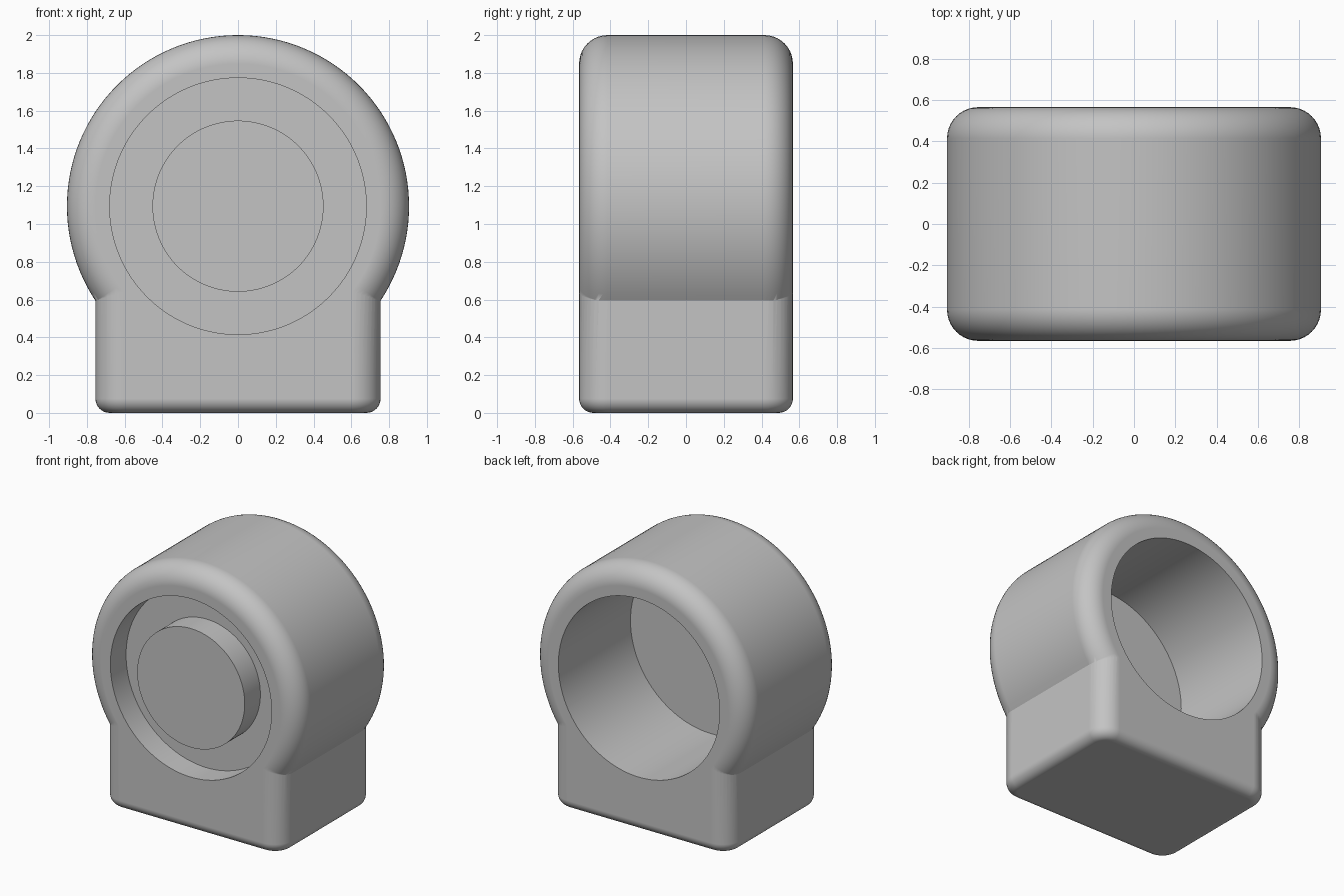
import bpy, bmesh, math
from mathutils import Matrix, Vector

cube = bpy.data.objects.get("Cube")
if cube:
    bpy.data.objects.remove(cube, do_unlink=True)

U = 2 / 26.5                 # design unit
HALF_D = 7.5 * U             # half depth front to back
CZ = 14.5 * U                # height of the round axis
R_OUT, R_BORE, R_PIN = 12 * U, 9 * U, 6 * U
RECESS, WALL = 2.5 * U, 1 * U

grey = bpy.data.materials.new("plain grey")
grey.use_nodes = True
grey.diffuse_color = (0.55, 0.55, 0.55, 1)
grey.node_tree.nodes["Principled BSDF"].inputs["Base Color"].default_value = (0.55, 0.55, 0.55, 1)


def finish(name, bm):
    bmesh.ops.recalc_face_normals(bm, faces=bm.faces)
    mesh = bpy.data.meshes.new(name)
    bm.to_mesh(mesh)
    bm.free()
    mesh.materials.append(grey)
    ob = bpy.data.objects.new(name, mesh)
    bpy.context.collection.objects.link(ob)
    return ob


def round_edges(bm, edges, radius, segments):
    bmesh.ops.bevel(bm, geom=edges, offset=radius, offset_type='OFFSET', segments=segments,
                    profile=0.5, affect='EDGES', clamp_overlap=False)


def disc(name, radius, y0, y1, rim=0):
    """Cylinder along y from y0 to y1, with optional rounded rims."""
    bm = bmesh.new()
    place = Matrix.Translation((0, (y0 + y1) / 2, CZ)) @ Matrix.Rotation(math.pi / 2, 4, 'X')
    bmesh.ops.create_cone(bm, cap_ends=True, segments=128, radius1=radius, radius2=radius,
                          depth=y1 - y0, matrix=place)
    if rim:
        rims = [e for e in bm.edges if abs(e.verts[0].co.y - e.verts[1].co.y) < 1e-4]
        round_edges(bm, rims, rim, 10)
    return finish(name, bm)


def foot_block():
    """Block with rounded upright corners and a smaller rounding underneath."""
    bm = bmesh.new()
    bmesh.ops.create_cube(bm, size=1, matrix=Matrix.Translation((0, 0, CZ / 2))
                          @ Matrix.Diagonal((20 * U, 2 * HALF_D, CZ, 1)))
    upright = [e for e in bm.edges if abs(e.verts[0].co.z - e.verts[1].co.z) > 0.1]
    round_edges(bm, upright, 2 * U, 10)
    under = [e for e in bm.edges if max(v.co.z for v in e.verts) < 1e-4]
    round_edges(bm, under, U, 8)
    return finish("foot_block", bm)


def combine(target, tool, operation):
    mod = target.modifiers.new("combine", 'BOOLEAN')
    mod.operation, mod.solver, mod.object = operation, 'EXACT', tool
    select(target)
    bpy.ops.object.modifier_apply(modifier=mod.name)
    bpy.data.objects.remove(tool, do_unlink=True)


def select(ob):
    bpy.ops.object.select_all(action='DESELECT')
    ob.select_set(True)
    bpy.context.view_layer.objects.active = ob


# Housing: rounded drum on a foot, deep bore at the back, shallow recess in front
housing = disc("housing", R_OUT, -HALF_D, HALF_D, rim=2 * U)
combine(housing, foot_block(), 'UNION')
floor_y = -HALF_D + RECESS
combine(housing, disc("recess_cutter", R_BORE, -HALF_D - 0.1, floor_y), 'DIFFERENCE')
combine(housing, disc("bore_cutter", R_BORE, floor_y + WALL, HALF_D + 0.1), 'DIFFERENCE')

# Round hub standing in the recess, flush with the front face
hub = disc("hub", R_PIN, -HALF_D, floor_y + WALL / 2)

for ob in (housing, hub):
    select(ob)
    bpy.ops.object.shade_smooth_by_angle(angle=math.radians(30))
    mod = ob.modifiers.new("even_shading", 'WEIGHTED_NORMAL')
    mod.keep_sharp = True
